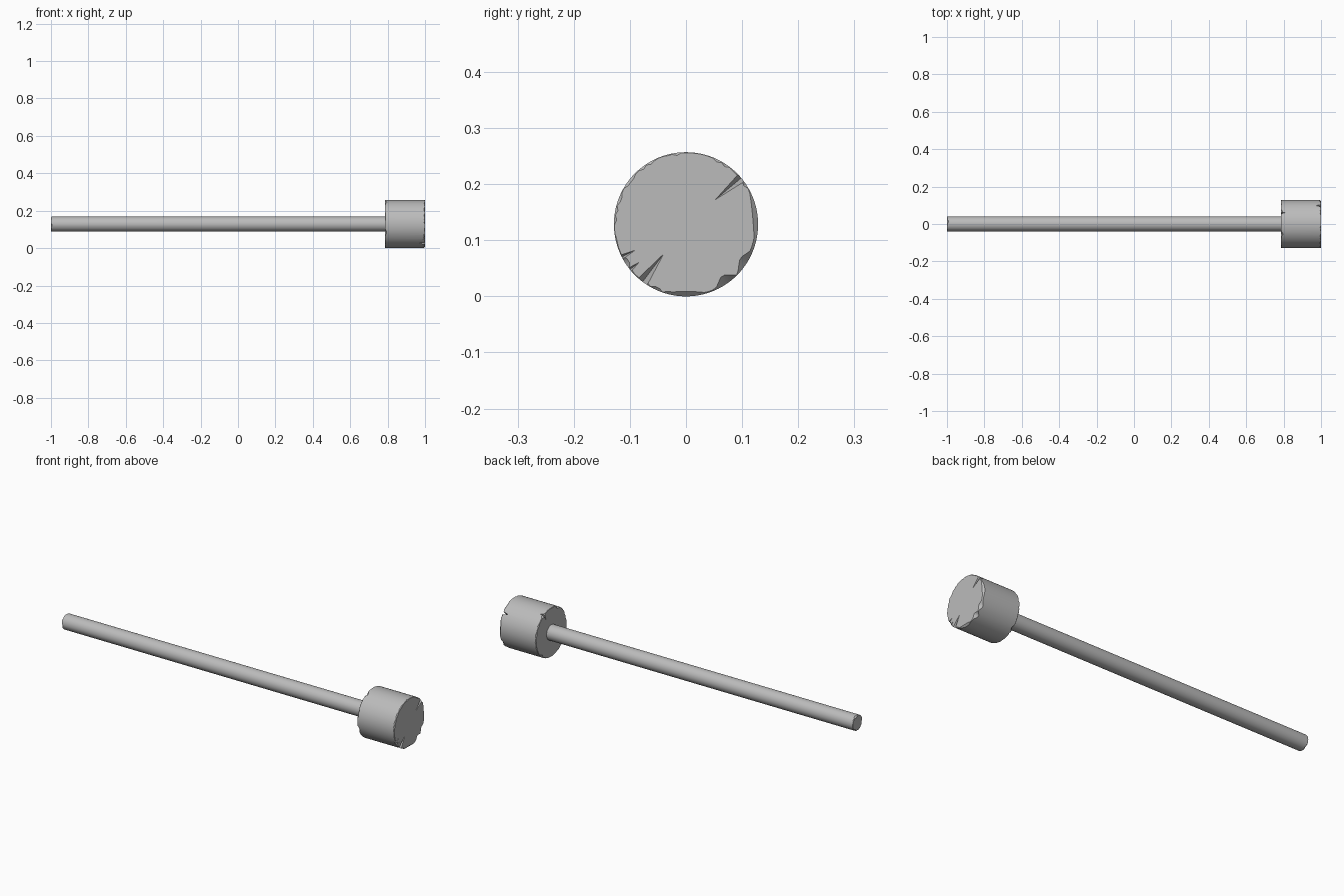
import bpy, bmesh, math, random
from mathutils import Vector

if "Cube" in bpy.data.objects:
    bpy.data.objects.remove(bpy.data.objects["Cube"], do_unlink=True)

random.seed(4)
AXIS_Z = 0.1285
HEAD_R = 0.1285
HEAD_BACK = 0.785

grey = bpy.data.materials.new("Plain grey")
grey.diffuse_color = (0.5, 0.5, 0.5, 1)
grey.use_nodes = True
grey.node_tree.nodes["Principled BSDF"].inputs["Base Color"].default_value = (0.5, 0.5, 0.5, 1)


def add_object(name, bm):
    bmesh.ops.recalc_face_normals(bm, faces=bm.faces[:])
    mesh = bpy.data.meshes.new(name)
    bm.to_mesh(mesh)
    bm.free()
    mesh.materials.append(grey)
    obj = bpy.data.objects.new(name, mesh)
    bpy.context.collection.objects.link(obj)
    return obj


def chip_sizes(count, wear, chips):
    """Worn rim: slight random wear plus larger chips given as (degrees, half width, size)."""
    sizes = []
    for i in range(count):
        angle = 360 * i / count
        size = wear * random.choice((0.3, 0.5, 0.7, 1.6))
        for centre, half, depth in chips:
            off = abs((angle - centre + 180) % 360 - 180)
            if off < half:
                size = max(size, depth * (1 - (off / half) ** 2))
        sizes.append(size)
    return sizes


def worn_cylinder(name, x0, x1, radius, count, wear, chips0=(), chips1=()):
    """Cylinder along x whose two rims are bevelled by an uneven amount."""
    bm = bmesh.new()
    back = chip_sizes(count, wear, chips0)
    front = chip_sizes(count, wear, chips1)

    def ring(place):
        verts = []
        for i in range(count):
            a = 2 * math.pi * i / count
            x, r = place(i)
            verts.append(bm.verts.new((x, r * math.cos(a), AXIS_Z + r * math.sin(a))))
        return verts

    rings = [ring(lambda i: (x0, radius - back[i])),
             ring(lambda i: (x0 + back[i], radius)),
             ring(lambda i: (x1 - front[i], radius)),
             ring(lambda i: (x1, radius - front[i]))]
    for a, b in zip(rings, rings[1:]):
        for i in range(count):
            j = (i + 1) % count
            bm.faces.new((a[i], a[j], b[j], b[i]))
    bm.faces.new(rings[0])
    bm.faces.new(rings[-1])
    return add_object(name, bm)


def crack_cutter(name, face_x, direction, angle, tip_r, width, depth):
    """V-shaped wedge, deepest at the rim and closing to a point on the face."""
    a = math.radians(angle)
    out = Vector((0, math.cos(a), math.sin(a)))
    side = Vector((0, -math.sin(a), math.cos(a)))
    base = Vector((face_x + direction * 0.001, 0, AXIS_Z))
    rim = base + out * (HEAD_R + 0.01)
    points = (base + out * tip_r, rim + side * width, rim - side * width,
              rim - Vector((direction * depth, 0, 0)))
    bm = bmesh.new()
    bmesh.ops.convex_hull(bm, input=[bm.verts.new(p) for p in points])
    cutter = add_object(name, bm)
    cutter.hide_render = True
    cutter.hide_viewport = True
    return cutter


# Hammer head with chipped rims
head = worn_cylinder("head", HEAD_BACK, 1, HEAD_R, 96, 0.003,
                     chips0=((60, 7, 0.01), (115, 6, 0.012), (200, 8, 0.01), (310, 7, 0.01)),
                     chips1=((328, 10, 0.014), (305, 9, 0.016), (270, 18, 0.009),
                             (5, 24, 0.009), (212, 5, 0.008)))

# Cracks running in from the rims
cracks = ((1, 1, 40, 0.066, 0.010, 0.035), (1, 1, 233, 0.064, 0.012, 0.035),
          (1, 1, 207, 0.100, 0.006, 0.02), (1, 1, 219, 0.106, 0.006, 0.02),
          (HEAD_BACK, -1, 62, 0.09, 0.007, 0.03))
for i, spec in enumerate(cracks):
    cutter = crack_cutter(f"crack_cutter_{i + 1}", *spec)
    cut = head.modifiers.new("crack", 'BOOLEAN')
    cut.operation = 'DIFFERENCE'
    cut.solver = 'EXACT'
    cut.object = cutter

# Handle running into the head
handle = worn_cylinder("handle", -1, HEAD_BACK + 0.02, 0.04, 48, 0.002,
                       chips0=((70, 20, 0.008), (190, 15, 0.007), (300, 18, 0.006)))

# Bake the cuts, then shade smooth with sharp edges
bpy.context.view_layer.update()
graph = bpy.context.evaluated_depsgraph_get()
cut_mesh = bpy.data.meshes.new_from_object(head.evaluated_get(graph))
head.modifiers.clear()
head.data = cut_mesh
for obj in [o for o in bpy.data.objects if o.name.startswith("crack_cutter")]:
    bpy.data.objects.remove(obj, do_unlink=True)
for obj in bpy.context.selected_objects:
    obj.select_set(False)
for obj in (head, handle):
    obj.select_set(True)
bpy.context.view_layer.objects.active = head
bpy.ops.object.shade_smooth_by_angle(angle=math.radians(30))
